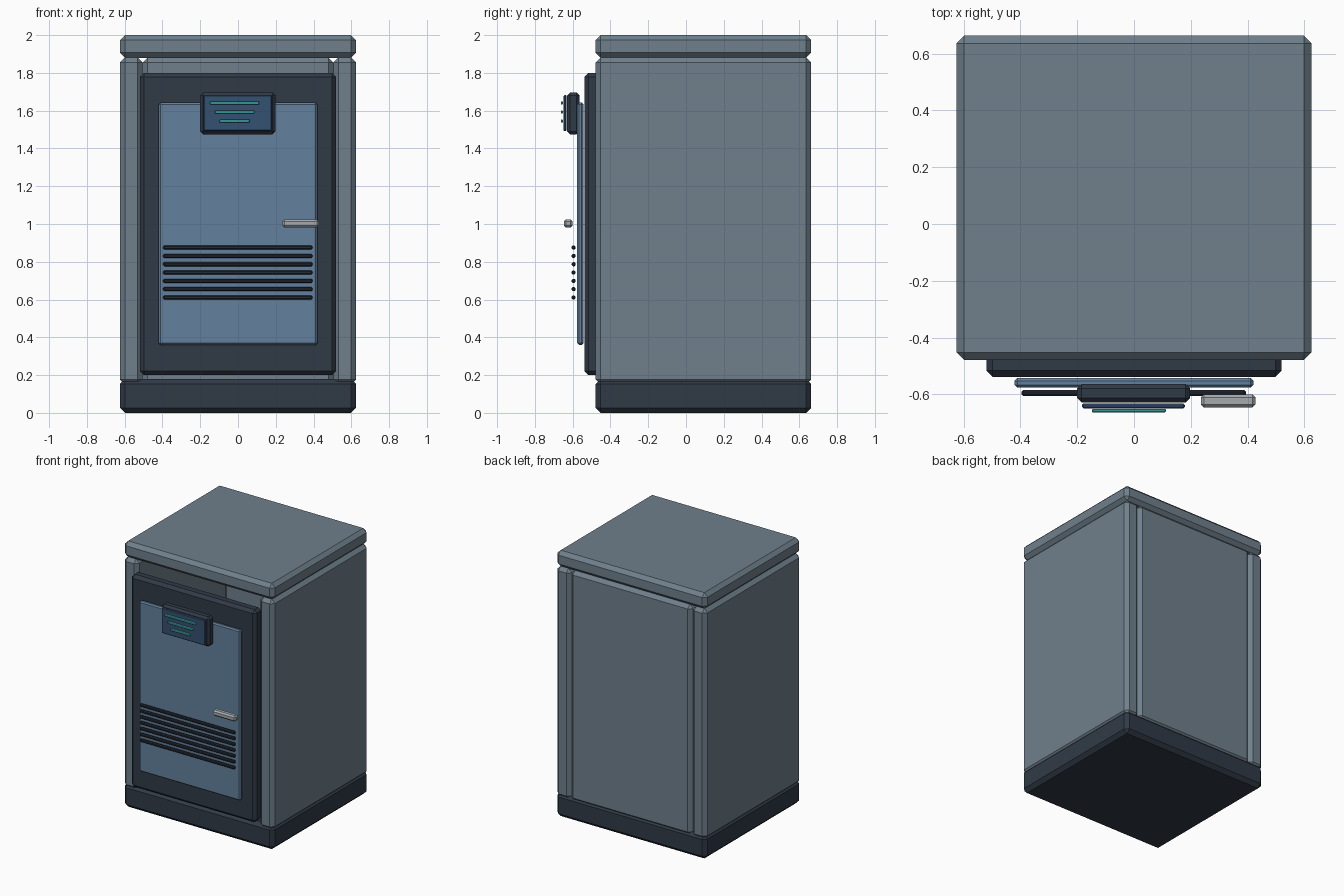
import bpy, bmesh

if "Cube" in bpy.data.objects:
    bpy.data.objects.remove(bpy.data.objects["Cube"])


def material(name, rgb):
    m = bpy.data.materials.new(name)
    m.diffuse_color = (*rgb, 1.0)
    m.use_nodes = True
    m.node_tree.nodes["Principled BSDF"].inputs["Base Color"].default_value = m.diffuse_color
    return m


SHELL = material("shell_grey", (0.16, 0.215, 0.26))
DARK = material("dark_trim", (0.03, 0.042, 0.062))
SLAT = material("slat_dark", (0.018, 0.024, 0.034))
BLUE = material("door_blue", (0.125, 0.22, 0.34))
SCREEN = material("screen_blue", (0.036, 0.082, 0.165))
TEAL = material("teal", (0.06, 0.52, 0.52))
METAL = material("handle_metal", (0.38, 0.41, 0.43))


def box(name, x, y, z, bevel, mat):
    """Chamfered box from (min, max) ranges on each axis."""
    bm = bmesh.new()
    bmesh.ops.create_cube(bm, size=1.0)
    for v in bm.verts:
        v.co = [(r[0] + r[1]) / 2 + c * (r[1] - r[0]) for r, c in zip((x, y, z), v.co)]
    bmesh.ops.bevel(bm, geom=bm.edges[:], offset=bevel, segments=1,
                    profile=0.5, affect='EDGES')
    me = bpy.data.meshes.new(name)
    bm.to_mesh(me)
    bm.free()
    me.materials.append(mat)
    ob = bpy.data.objects.new(name, me)
    bpy.context.collection.objects.link(ob)
    return ob


W, FRONT, BACK, CH = 0.625, -0.479, 0.663, 0.027
INNER = 0.505

# Hollow cabinet: base, lid, side walls, back wall
box("base", (-W, W), (FRONT, BACK), (0, 0.18), CH, DARK)
box("lid", (-W, W), (FRONT, BACK), (1.88, 2.0), CH, SHELL)
box("left_wall", (-W, -INNER), (FRONT, BACK), (0.15, 1.882), CH, SHELL)
box("right_wall", (INNER, W), (FRONT, BACK), (0.15, 1.882), CH, SHELL)
box("back_wall", (-INNER, INNER), (0.543, BACK), (0.15, 1.882), CH, SHELL)

# Door with its raised front panel
box("door_frame", (-0.52, 0.52), (-0.538, -0.45), (0.2, 1.8), 0.022, DARK)
box("door_panel", (-0.42, 0.42), (-0.576, -0.543), (0.36, 1.642), 0.009, BLUE)

# Vent slats
for i in range(7):
    z = 0.611 + i * 0.044
    box(f"vent_slat_{i + 1}", (-0.396, 0.394), (-0.605, -0.585),
        (z - 0.011, z + 0.011), 0.006, SLAT)

# Handle
box("handle", (0.235, 0.428), (-0.646, -0.6), (0.981, 1.025), 0.011, METAL)

# Control display: housing, screen, indicator bars
box("display_housing", (-0.2, 0.198), (-0.629, -0.563), (1.475, 1.697), 0.016, DARK)
box("display_screen", (-0.183, 0.179), (-0.649, -0.632), (1.492, 1.682), 0.005, SCREEN)
for i, (x0, x1) in enumerate([(-0.148, 0.112), (-0.123, 0.087), (-0.098, 0.062)]):
    z = 1.641 - i * 0.048
    box(f"indicator_bar_{i + 1}", (x0, x1), (-0.663, -0.651),
        (z - 0.008, z + 0.008), 0.003, TEAL)
